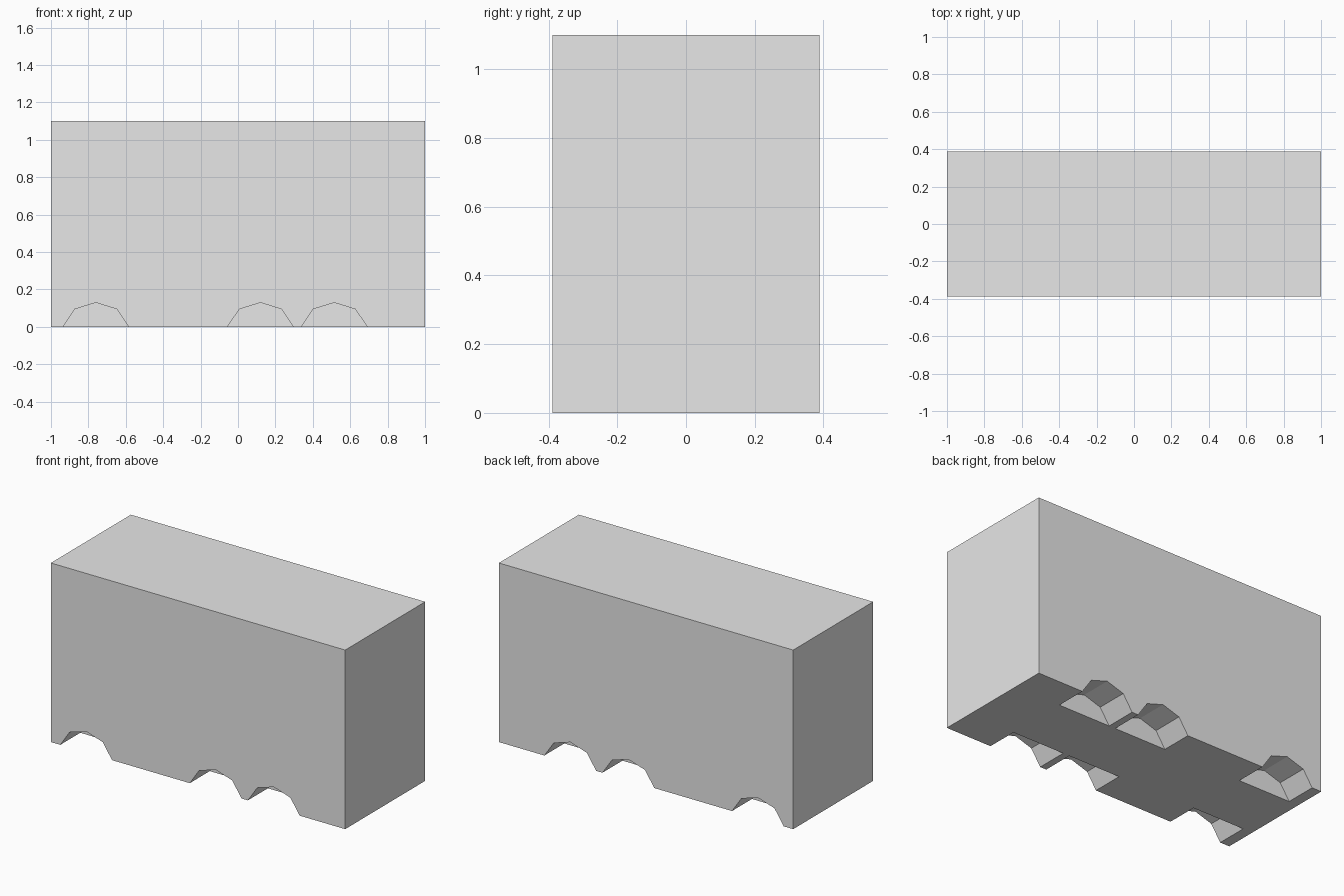
import bpy, bmesh

if "Cube" in bpy.data.objects:
    bpy.data.objects.remove(bpy.data.objects["Cube"])

W, D, H = 1.0, 0.388, 1.10      # half length, half width, height
POCKET = 0.194                  # depth of each wheel well
CENTRES = (-0.76, 0.12, 0.515)
ARCH = ((-0.176, 0), (-0.113, 0.094), (0, 0.129), (0.112, 0.094), (0.176, 0))

grey = bpy.data.materials.new("light grey")
grey.diffuse_color = (0.8, 0.8, 0.8, 1)
grey.use_nodes = True
grey.node_tree.nodes["Principled BSDF"].inputs["Base Color"].default_value = grey.diffuse_color


def slab(name, outline, y0, y1):
    """Extrude an x/z outline from y0 to y1."""
    bm = bmesh.new()
    face = bm.faces.new([bm.verts.new((x, y0, z)) for x, z in outline])
    ext = bmesh.ops.extrude_face_region(bm, geom=[face])["geom"]
    for v in ext:
        if isinstance(v, bmesh.types.BMVert):
            v.co.y = y1
    bmesh.ops.recalc_face_normals(bm, faces=bm.faces)
    mesh = bpy.data.meshes.new(name)
    bm.to_mesh(mesh)
    bm.free()
    mesh.materials.append(grey)
    obj = bpy.data.objects.new(name, mesh)
    bpy.context.collection.objects.link(obj)
    return obj


# Side skirts: outline along the bottom with arched notches
notched = [(-W, 0)]
for c in CENTRES:
    notched += [(c + x, z) for x, z in ARCH]
notched += [(W, 0), (W, H), (-W, H)]
plain = [(-W, 0), (W, 0), (W, H), (-W, H)]

inner = D - POCKET
front = slab("front_side", notched, -D, -inner)
core = slab("body_core", plain, -inner, inner)
back = slab("back_side", notched, inner, D)

# Weld the three slabs into one body: drop the hidden contact faces
bm = bmesh.new()
for o in (front, back):
    bm.from_mesh(o.data)
hidden = [f for f in bm.faces if abs(abs(f.calc_center_median().y) - inner) < 1e-4
          and abs(f.normal.y) > 0.9]
bmesh.ops.delete(bm, geom=hidden, context='FACES_ONLY')


def add(points):
    bm.faces.new([bm.verts.new(p) for p in points])


# Core strips: bottom, top and both ends
add([(-W, inner, 0), (W, inner, 0), (W, -inner, 0), (-W, -inner, 0)])
add([(-W, -inner, H), (W, -inner, H), (W, inner, H), (-W, inner, H)])
for s in (-1, 1):
    add([(s * W, -s * inner, 0), (s * W, s * inner, 0),
         (s * W, s * inner, H), (s * W, -s * inner, H)])
# Inner walls of the wheel wells
for c in CENTRES:
    for s in (-1, 1):
        pts = [(c + x, s * inner, z) for x, z in ARCH]
        add(pts if s > 0 else pts[::-1])

for f in bm.faces:
    c = f.calc_center_median()
    # well walls face outwards along y
    if abs(f.normal.y) > 0.9 and f.normal.y * c.y < 0:
        f.normal_flip()
loose = [e for e in bm.edges if not e.link_faces]
bmesh.ops.delete(bm, geom=loose, context='EDGES')
bm.normal_update()
for f in bm.faces:
    if abs(f.normal.y) > 0.9 and f.normal.y * f.calc_center_median().y < 0:
        f.normal_flip()
    f.smooth = False
mesh = bpy.data.meshes.new("body")
bm.to_mesh(mesh)
bm.free()
mesh.materials.append(grey)
bpy.context.collection.objects.link(bpy.data.objects.new("body", mesh))
for o in (front, core, back):
    bpy.data.objects.remove(o)
